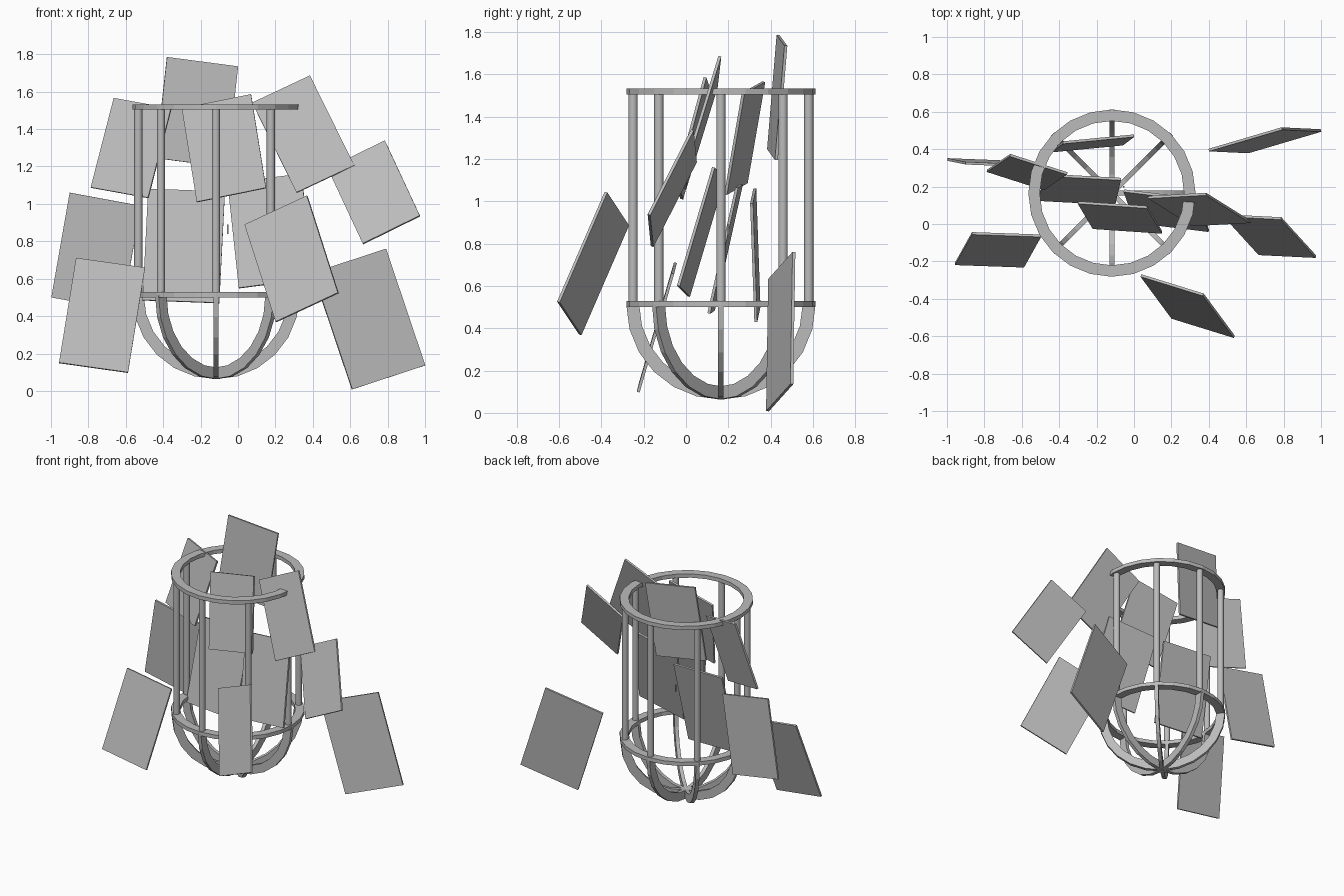
import bpy, bmesh, math
from mathutils import Vector, Matrix

if "Cube" in bpy.data.objects:
    bpy.data.objects.remove(bpy.data.objects["Cube"])

CX, CY = -0.118, 0.165        # cage axis
R_OUT, R_IN = 0.447, 0.386    # ring radii
SEG = 24

grey = bpy.data.materials.new("plain grey")
grey.diffuse_color = (0.5, 0.5, 0.5, 1)
grey.use_nodes = True
grey.node_tree.nodes["Principled BSDF"].inputs["Base Color"].default_value = grey.diffuse_color


def finish(bm, name):
    bmesh.ops.recalc_face_normals(bm, faces=bm.faces)
    me = bpy.data.meshes.new(name)
    bm.to_mesh(me)
    bm.free()
    me.materials.append(grey)
    ob = bpy.data.objects.new(name, me)
    bpy.context.collection.objects.link(ob)
    return ob


def band(name, a0, a1, n, thick, matrix, closed):
    """Rectangular-section arc in the local XY plane."""
    bm = bmesh.new()
    secs = []
    for i in range(n if closed else n + 1):
        a = a0 + (a1 - a0) * i / n
        c, s = math.cos(a), math.sin(a)
        secs.append([bm.verts.new((r * c, r * s, z)) for r, z in
                     ((R_IN, -thick / 2), (R_OUT, -thick / 2),
                      (R_OUT, thick / 2), (R_IN, thick / 2))])
    for i in range(n):
        p, q = secs[i], secs[(i + 1) % len(secs)]
        for k in range(4):
            bm.faces.new((p[k], p[(k + 1) % 4], q[(k + 1) % 4], q[k]))
    if not closed:
        bm.faces.new(secs[0])
        bm.faces.new(secs[-1])
    bm.transform(matrix)
    return finish(bm, name)


# Two horizontal rings
for name, z in (("lower_ring", 0.514), ("upper_ring", 1.518)):
    band(name, 0, 2 * math.pi, SEG, 0.028, Matrix.Translation((CX, CY, z)), True)

# Bowl ribs: four half circles hanging under the lower ring
for i in range(4):
    m = (Matrix.Translation((CX, CY, 0.51)) @ Matrix.Rotation(i * math.pi / 4, 4, 'Z')
         @ Matrix.Rotation(math.pi / 2, 4, 'X'))
    band(f"bowl_rib_{i}", math.pi, 2 * math.pi, 12, 0.026, m, False)

# Eight upright rods
for i in range(8):
    a = i * math.pi / 4
    bm = bmesh.new()
    bmesh.ops.create_cone(bm, cap_ends=True, segments=16, radius1=0.022, radius2=0.022, depth=1.0)
    bm.transform(Matrix.Translation((CX + 0.415 * math.cos(a), CY + 0.415 * math.sin(a), 1.015)))
    for f in bm.faces:
        f.smooth = len(f.verts) == 4
    for e in bm.edges:
        e.smooth = all(f.smooth for f in e.link_faces)
    finish(bm, f"upright_rod_{i}")

# Loose sheets: top-left, top-right and bottom-left corner of each
SHEETS = [
    ((-.38, .435, 1.785), (0, .472, 1.735), (-.44, .39, 1.245)),
    ((-.663, .368, 1.565), (-.357, .27, 1.51), (-.786, .285, 1.087)),
    ((-.30, .115, 1.51), (.07, .09, 1.585), (-.22, -.02, 1.01)),
    ((.076, .143, 1.54), (.385, .16, 1.685), (.313, -.005, 1.06)),
    ((.481, .045, 1.187), (.786, .03, 1.337), (.668, -.16, .786)),
    ((-.90, .325, 1.06), (-.52, .31, .99), (-.998, .345, .50)),
    ((-.866, -.05, .71), (-.497, -.063, .658), (-.957, -.213, .15)),
    ((-.48, .262, 1.08), (-.07, .24, 1.065), (-.51, .13, .485)),
    ((-.055, .178, 1.11), (.34, .13, 1.16), (.005, .012, .55)),
    ((.037, -.275, .888), (.37, -.378, 1.043), (.203, -.5, .369)),
    ((.40, .395, .632), (.79, .51, .76), (.61, .385, .008)),
]
for i, corners in enumerate(SHEETS):
    tl, tr, bl = map(Vector, corners)
    n = (tr - tl).cross(bl - tl).normalized() * 0.007
    bm = bmesh.new()
    loop = (tl, tr, tr + bl - tl, bl)
    front = [bm.verts.new(p + n) for p in loop]
    back = [bm.verts.new(p - n) for p in loop]
    bm.faces.new(front)
    bm.faces.new(back)
    for k in range(4):
        j = (k + 1) % 4
        bm.faces.new((front[k], front[j], back[j], back[k]))
    finish(bm, f"loose_sheet_{i}")

# Tiny upright tab in the middle of the cage
bm = bmesh.new()
bmesh.ops.create_cube(bm, size=1)
bm.transform(Matrix.Translation((-.055, .20, .865)) @ Matrix.Diagonal((.008, .008, .05, 1)))
finish(bm, "small_tab")
